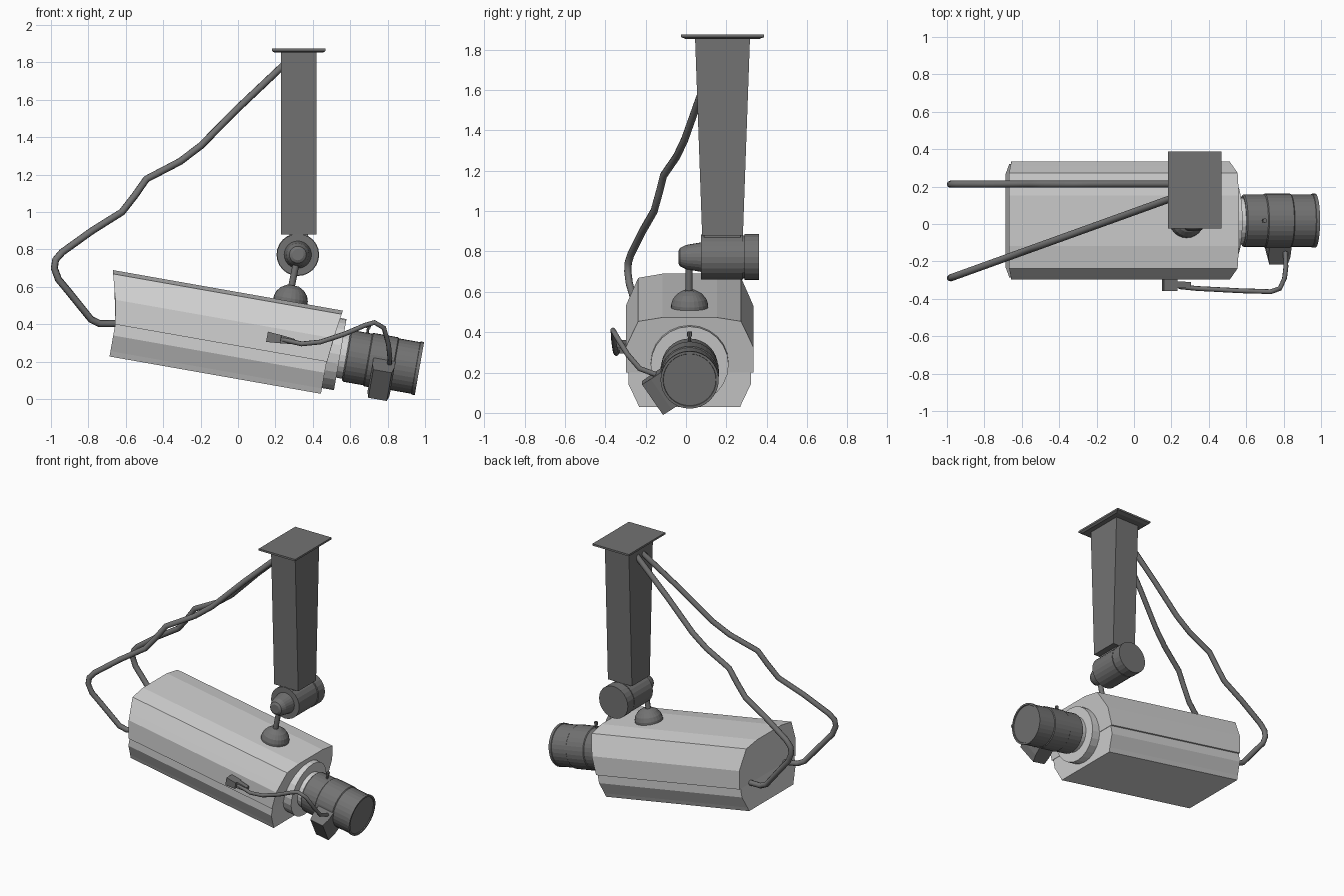
import bpy, bmesh, math
from mathutils import Matrix, Vector

if "Cube" in bpy.data.objects:
    bpy.data.objects.remove(bpy.data.objects["Cube"])


def material(name, v):
    m = bpy.data.materials.new(name)
    m.diffuse_color = (v, v, v, 1)
    m.use_nodes = True
    m.node_tree.nodes["Principled BSDF"].inputs["Base Color"].default_value = m.diffuse_color
    return m


LIGHT = material("light grey housing", 0.64)
DARK = material("dark grey metal", 0.17)


def loft(name, rings, mat, frame=Matrix()):
    """Skin a list of equal-length point rings and cap both ends."""
    bm = bmesh.new()
    vs = [[bm.verts.new(frame @ Vector(p)) for p in r] for r in rings]
    n = len(vs[0])
    for a, b in zip(vs, vs[1:]):
        for i in range(n):
            j = (i + 1) % n
            bm.faces.new((a[i], a[j], b[j], b[i]))
    bm.faces.new(vs[0])
    bm.faces.new(vs[-1])
    bmesh.ops.recalc_face_normals(bm, faces=bm.faces)
    me = bpy.data.meshes.new(name)
    bm.to_mesh(me)
    bm.free()
    me.materials.append(mat)
    ob = bpy.data.objects.new(name, me)
    bpy.context.collection.objects.link(ob)
    return ob


def lathe(name, profile, mat, frame=Matrix(), n=24):
    """Turn (distance, radius) pairs around the local x axis."""
    return loft(name, [[(t, r * math.cos(a), r * math.sin(a))
                        for a in (2 * math.pi * i / n for i in range(n))]
                       for t, r in profile], mat, frame)


def rect(cx, cy, wx, wy, z):
    return [(cx + sx * wx / 2, cy + sy * wy / 2, z)
            for sx, sy in ((-1, -1), (1, -1), (1, 1), (-1, 1))]


def cable(name, pts, r):
    cu = bpy.data.curves.new(name, 'CURVE')
    cu.dimensions = '3D'
    cu.bevel_depth = r
    cu.bevel_resolution = 2
    cu.use_fill_caps = True
    sp = cu.splines.new('POLY')
    sp.points.add(len(pts) - 1)
    for p, c in zip(sp.points, pts):
        p.co = (*c, 1)
    cu.materials.append(DARK)
    ob = bpy.data.objects.new(name, cu)
    bpy.context.collection.objects.link(ob)
    bpy.ops.object.select_all(action='DESELECT')
    ob.select_set(True)
    bpy.context.view_layer.objects.active = ob
    bpy.ops.object.convert(target='MESH')


# camera frame: local x runs along the lens axis, origin at the lens front
CAM = Matrix.Translation((0.97, 0.018, 0.163)) @ Matrix.Rotation(math.radians(10), 4, 'Y')


def shell(name, half, back, front):
    """Mirror a half section (y, h) and stretch it from back(h) to front(h)."""
    sec = half + [(-y, h) for y, h in reversed(half)]
    loft(name, [[(f(h), y, h) for y, h in sec] for f in (back, front)], LIGHT, CAM)


# housing: upper hood and narrower lower tray
shell("housing_hood",
      [(0.135, 0.234), (0.255, 0.214), (0.295, 0.127), (0.316, 0.08), (0.316, -0.05)],
      lambda h: -1.643 - max(0, h) * 0.27, lambda h: -0.492 + max(0, h) * 0.15)
shell("housing_tray",
      [(0.303, -0.045), (0.303, -0.11), (0.262, -0.195), (0.25, -0.224)],
      lambda h: -1.643, lambda h: -0.495)

# front collar, neck and lens
lathe("front_collar", [(-0.55, 0.193), (-0.43, 0.193)], LIGHT, CAM)
lathe("lens_neck", [(-0.45, 0.125), (-0.38, 0.125)], LIGHT, CAM)
lathe("lens_barrel",
      [(-0.397, 0.132), (-0.39, 0.14), (-0.28, 0.14), (-0.275, 0.145), (-0.14, 0.145),
       (-0.135, 0.14), (-0.02, 0.14), (-0.018, 0.144), (0, 0.144), (0, 0.132), (-0.006, 0.13)],
      DARK, CAM, 32)
UP = Matrix.Rotation(math.radians(-90), 4, 'Y')
lathe("lens_screw", [(0.13, 0.007), (0.165, 0.007), (0.165, 0.012), (0.188, 0.012)],
      DARK, CAM @ Matrix.Translation((-0.307, 0, 0)) @ UP, 8)

# motor box on the lower side of the lens (local z points outward)
out = Vector((0, -0.827, -0.56)).normalized()
side = out.cross(Vector((1, 0, 0)))
turn = Matrix((Vector((1, 0, 0)), side, out)).transposed().to_4x4()
loft("lens_motor", [rect(-0.192, 0, 0.12, 0.185, 0.09), rect(-0.192, 0, 0.12, 0.185, 0.17),
                    rect(-0.192, 0, 0.10, 0.185, 0.222)], DARK, CAM @ turn)

# lens cable with its plug on the housing side
cable("lens_cable", [(0.81, -0.15, 0.19), (0.812, -0.23, 0.22), (0.805, -0.29, 0.29),
                     (0.78, -0.345, 0.38), (0.73, -0.362, 0.41), (0.68, -0.36, 0.395),
                     (0.57, -0.357, 0.348), (0.44, -0.35, 0.305), (0.34, -0.345, 0.295),
                     (0.24, -0.335, 0.318)], 0.013)
PLUG = Matrix.Translation((0.155, -0.325, 0.333)) @ Matrix.Rotation(math.radians(10), 4, 'Y')
loft("cable_plug", [[(x, y * w, z * h) for y, z in ((-1, -1), (1, -1), (1, 1), (-1, 1))]
                    for x, w, h in ((0, 0.033, 0.028), (0.075, 0.033, 0.022),
                                    (0.076, 0.018, 0.022), (0.15, 0.015, 0.014))], DARK, PLUG)

# dome on the housing and rod up to the swivel joint
lathe("mount_dome", [(-0.02, 0.092), (0.018, 0.092), (0.045, 0.083), (0.07, 0.062), (0.088, 0.03)],
      DARK, CAM @ Matrix.Translation((-0.742, 0, 0.232)) @ UP)
cable("mount_rod", [(0.28, 0.015, 0.57), (0.32, 0.015, 0.77)], 0.018)

# swivel joint along y
JOINT = Matrix.Translation((0.32, 0, 0.772)) @ Matrix.Rotation(math.radians(90), 4, 'Z')
lathe("swivel_cone", [(-0.038, 0.03), (-0.03, 0.045), (0.0, 0.06), (0.08, 0.074)], DARK, JOINT)
lathe("swivel_drum", [(0.075, 0.111), (0.283, 0.111)], DARK, JOINT)
lathe("swivel_cap", [(0.283, 0.106), (0.29, 0.106), (0.291, 0.114), (0.362, 0.114)], DARK, JOINT)

# ceiling bracket: tapered post and plate
loft("bracket_neck", [rect(0.325, 0.18, 0.1, 0.18, 0.8), rect(0.325, 0.18, 0.1, 0.18, 0.9)], DARK)
loft("bracket_post", [rect(0.325, 0.181, 0.19, 0.202, 0.88),
                      rect(0.325, 0.181, 0.19, 0.272, 1.855)], DARK)
loft("ceiling_plate", [rect(0.325, 0.181, 0.26, 0.36, 1.852), rect(0.325, 0.181, 0.288, 0.412, 1.862),
                       rect(0.325, 0.181, 0.288, 0.412, 1.875)], DARK)

# two hanging cables share one sagging line in the x-z plane
sag = [(0.27, 1.81), (0.0, 1.555), (-0.2, 1.353), (-0.31, 1.27), (-0.49, 1.176), (-0.55, 1.09),
       (-0.62, 1.0), (-0.78, 0.9), (-0.94, 0.785), (-0.975, 0.745), (-0.982, 0.7), (-0.96, 0.64),
       (-0.91, 0.58), (-0.785, 0.425), (-0.74, 0.403), (-0.62, 0.403)]
cable("straight_cable", [(x, 0.213, z) for x, z in sag], 0.019)
cable("slanted_cable", [(x, 0.065 + 0.36 * x, z) for x, z in sag], 0.019)
